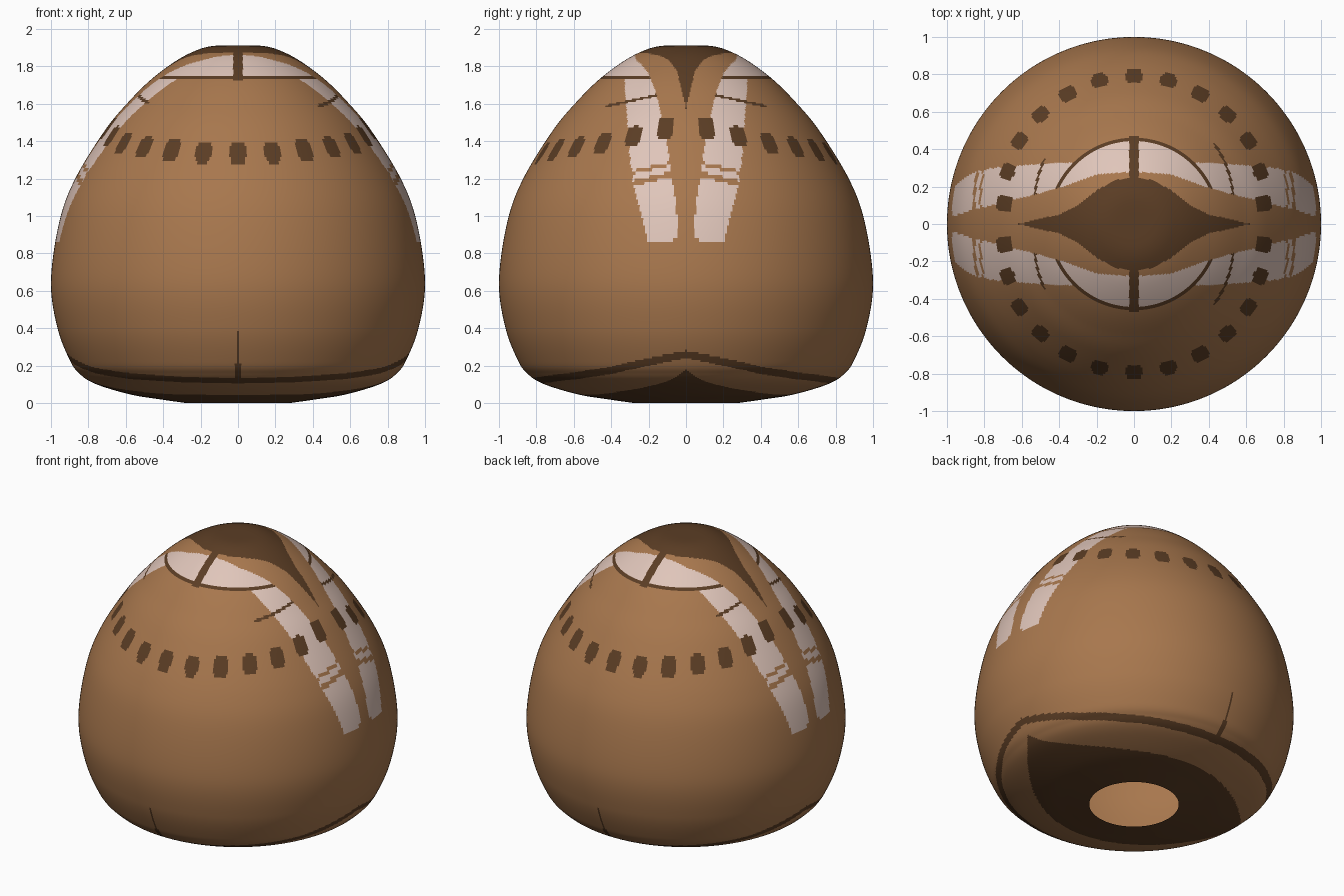
import bpy
import bmesh
from math import atan2, cos, sin, pi, hypot, radians

default_cube = bpy.data.objects.get("Cube")
if default_cube:
    bpy.data.objects.remove(default_cube, do_unlink=True)

SEGMENTS = 480
STEPS = 14
TAN, DARK, PALE = range(3)

# Silhouette as (radius, height), from the open base up to the crown
PROFILE = [(.28, 0), (.42, .02), (.56, .042), (.7, .08), (.79, .115), (.845, .155),
           (.895, .22), (.965, .4), (1, .65), (.955, .97), (.87, 1.2), (.71, 1.46),
           (.585, 1.61), (.47, 1.725), (.345, 1.82), (.24, 1.878), (.14, 1.908), (0, 1.912)]

# Pattern outlines, read as y against x (or height against angle)
CROWN = [(0, .25), (.1, .235), (.2, .18), (.3, .1), (.4, .05), (.5, .03), (.62, 0)]
INNER = [(0, .28), (.2, .265), (.38, .2), (.5, .165), (.7, .115), (.87, .075), (.97, .04)]
OUTER_LEFT = [(0, .4), (.2, .445), (.45, .43), (.6, .38), (.78, .31), (.9, .25), (.97, .19)]
OUTER_RIGHT = [(0, .35), (.28, .365), (.5, .35), (.65, .345), (.78, .31), (.9, .25), (.97, .19)]
SEAM = [(0, .26), (.235, .218), (.49, .173), (.78, .145), (1.2, .125), (1.6, .118)]
PATCH_HEIGHT = [1.335, 1.34, 1.35, 1.365, 1.39, 1.425, 1.47]


def material(name, color):
    mat = bpy.data.materials.new(name)
    mat.use_nodes = True
    mat.diffuse_color = color
    shader = next(n for n in mat.node_tree.nodes if n.type == 'BSDF_PRINCIPLED')
    shader.inputs["Base Color"].default_value = color
    shader.inputs["Roughness"].default_value = .8
    return mat


def lookup(table, t):
    """Linear interpolation in a table of pairs, clamped at both ends."""
    if t <= table[0][0]:
        return table[0][1]
    for (a, va), (b, vb) in zip(table, table[1:]):
        if t <= b:
            return va + (vb - va) * (t - a) / (b - a)
    return table[-1][1]


def spline(points, steps):
    """Catmull-Rom curve through the points."""
    padded = [points[0]] + points + [points[-1]]
    curve = []
    for p, q, r, s in zip(padded, padded[1:], padded[2:], padded[3:]):
        for i in range(steps):
            t = i / steps
            curve.append(tuple(
                .5 * (2 * b + (c - a) * t + (2 * a - 5 * b + 4 * c - d) * t * t
                      + (3 * b - a - 3 * c + d) * t ** 3)
                for a, b, c, d in zip(p, q, r, s)))
    return curve


def in_patch(angle, radius, z):
    """Rounded patches repeated around the body; angle is from the y axis."""
    spacing = radians(13.5)
    k = round(angle / spacing)
    if k >= len(PATCH_HEIGHT):
        return False
    across = abs(angle - k * spacing) * radius / .043
    along = abs(z - PATCH_HEIGHT[k]) / .056
    return across ** 4 + along ** 4 < 1


def base_color(x, y, z, from_x):
    """Lens underneath, seam around the foot, and a fine seam front and back."""
    if z < .2 and y < .56 * (1 - (x / .87) ** 2):
        return DARK
    seam = lookup(SEAM, from_x)
    if abs(z - seam) < .021 - .005 * from_x:
        return DARK
    if seam < z < .38 and x < (.004 if z > .21 else .014):
        return DARK
    return TAN


def top_color(x, y, z, radius, side_x):
    """Crown, patches and the pale banded stripes."""
    if x < .62 and y < lookup(CROWN, x):
        return DARK
    if in_patch(atan2(x, y), radius, z):
        return DARK
    if x < .026 and y < .47:
        return DARK
    if y < lookup(INNER, x):
        return TAN
    if radius < .44:
        return PALE
    outer = lookup(OUTER_LEFT if side_x > 0 else OUTER_RIGHT, x)
    if radius < .459:
        return DARK
    if y > outer:
        return TAN
    if abs(radius - .555 - .2 * (y - .17)) < .006:
        return DARK
    # Slanted gaps and the rounded lower end
    slant = z + .23 * (y - .08)
    middle = (y - .12) / .08
    if 1.27 < slant < 1.29 or 1.208 < slant < 1.236:
        return TAN
    if slant < .868 + .02 * middle ** 4:
        return TAN
    return PALE


def face_color(center):
    x, y, z = abs(center.x), abs(center.y), center.z
    if z < .5:
        return base_color(x, y, z, atan2(y, x))
    if z > .8:
        return top_color(x, y, z, hypot(x, y), center.x)
    return TAN


# Revolve the silhouette, half a step off the axes so faces centre on them
bm = bmesh.new()
rings = []
for radius, z in spline(PROFILE, STEPS):
    turn = [2 * pi * (i + .5) / SEGMENTS for i in range(SEGMENTS)]
    rings.append([bm.verts.new((radius * cos(a), radius * sin(a), z)) for a in turn])
for low, high in zip(rings, rings[1:]):
    for i in range(SEGMENTS):
        j = (i + 1) % SEGMENTS
        bm.faces.new((low[i], low[j], high[j], high[i]))
pole = bm.verts.new((0, 0, PROFILE[-1][1]))
for i in range(SEGMENTS):
    bm.faces.new((rings[-1][i], rings[-1][(i + 1) % SEGMENTS], pole))

# Colour the faces by the pattern rules
for face in bm.faces:
    face.smooth = True
    face.material_index = face_color(face.calc_center_median())

mesh = bpy.data.meshes.new("rounded_body")
bm.to_mesh(mesh)
bm.free()
mesh.materials.append(material("warm tan", (.39, .185, .075, 1)))
mesh.materials.append(material("dark brown", (.105, .047, .018, 1)))
mesh.materials.append(material("pale pink", (.74, .56, .49, 1)))
body = bpy.data.objects.new("rounded_body", mesh)
bpy.context.collection.objects.link(body)
